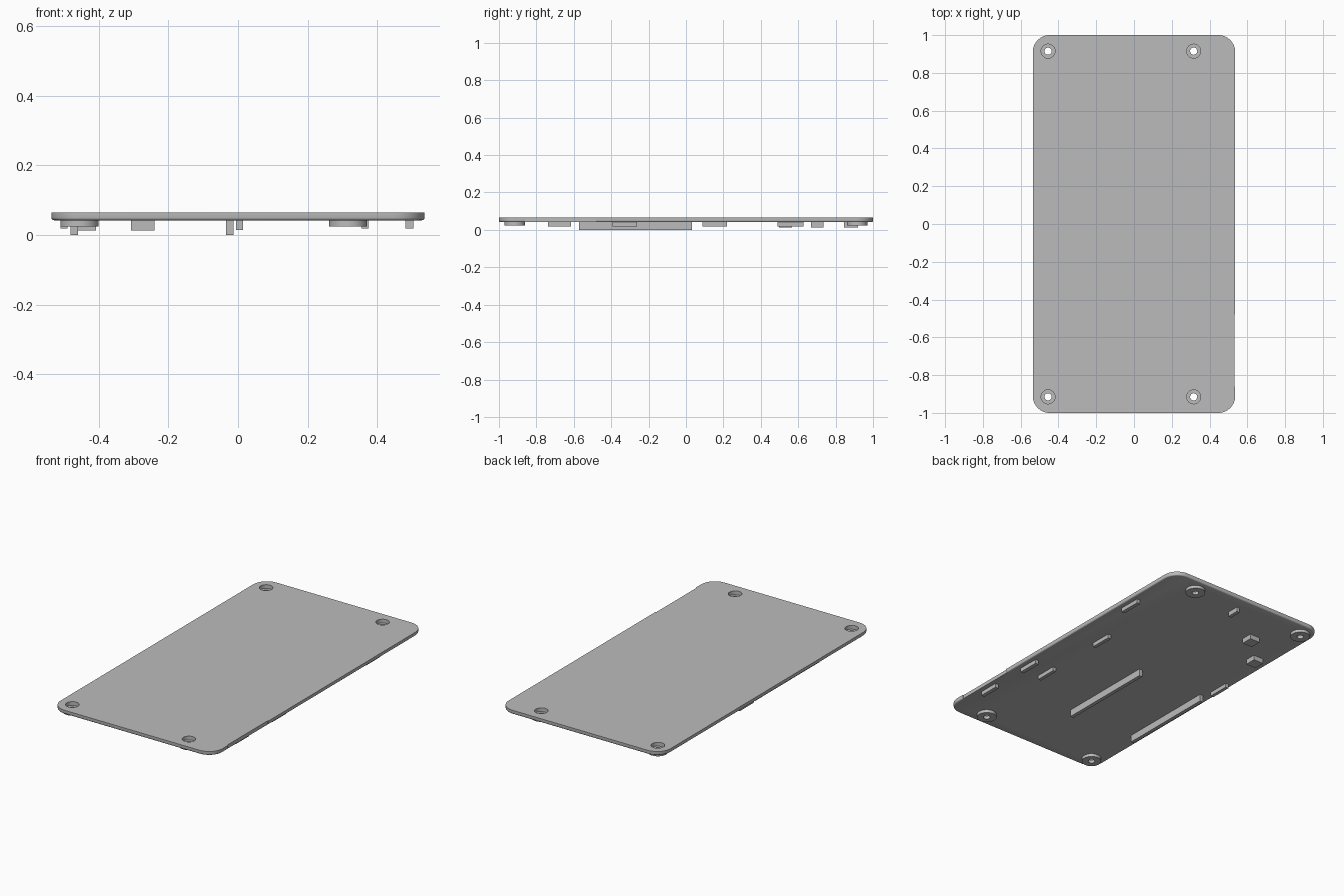
import bpy, bmesh, math

cube = bpy.data.objects.get("Cube")
if cube:
    bpy.data.objects.remove(cube, do_unlink=True)

# One grey plastic for everything
grey = bpy.data.materials.new("grey_plastic")
grey.use_nodes = True
color = (0.5, 0.5, 0.5, 1)
grey.diffuse_color = color
grey.node_tree.nodes["Principled BSDF"].inputs["Base Color"].default_value = color

HALF_X, HALF_Y, CORNER = 0.536, 1.0, 0.09
PLATE_BOTTOM, PLATE_TOP = 0.042, 0.065
SCREW_SPOTS = [(x, y) for x in (-0.455, 0.316) for y in (-0.915, 0.915)]


def finish(name, bm):
    bmesh.ops.recalc_face_normals(bm, faces=bm.faces)
    mesh = bpy.data.meshes.new(name)
    bm.to_mesh(mesh)
    bm.free()
    mesh.materials.append(grey)
    obj = bpy.data.objects.new(name, mesh)
    bpy.context.collection.objects.link(obj)
    return obj


def smooth(obj):
    bpy.ops.object.select_all(action="DESELECT")
    obj.select_set(True)
    bpy.context.view_layer.objects.active = obj
    bpy.ops.object.shade_smooth_by_angle(angle=math.radians(35))


def box(name, x0, x1, y0, y1, z0, z1):
    bm = bmesh.new()
    bmesh.ops.create_cube(bm, size=1)
    for v in bm.verts:
        v.co = (x1 if v.co.x > 0 else x0, y1 if v.co.y > 0 else y0, z1 if v.co.z > 0 else z0)
    return finish(name, bm)


def tube(name, x, y, outer, inner, z0, z1, steps=40):
    # Closed ring section swept about the vertical axis
    bm = bmesh.new()
    section = [(inner, z0), (outer, z0), (outer, z1), (inner, z1)]
    rings = []
    for i in range(steps):
        a = math.tau * i / steps
        rings.append([bm.verts.new((x + r * math.cos(a), y + r * math.sin(a), z)) for r, z in section])
    for i, ring in enumerate(rings):
        following = rings[(i + 1) % steps]
        for j in range(4):
            k = (j + 1) % 4
            bm.faces.new((ring[j], ring[k], following[k], following[j]))
    return finish(name, bm)


def cut(target, cutter):
    cutter.hide_render = True
    mod = target.modifiers.new("cut", "BOOLEAN")
    mod.operation, mod.solver, mod.object = "DIFFERENCE", "EXACT", cutter
    bpy.context.view_layer.objects.active = target
    bpy.ops.object.modifier_apply(modifier=mod.name)
    bpy.data.objects.remove(cutter, do_unlink=True)


# Cover plate: rounded rectangle with a softened lower rim
bm = bmesh.new()
outline = []
for quarter, (sx, sy) in enumerate([(1, 1), (-1, 1), (-1, -1), (1, -1)]):
    for i in range(13):
        a = math.pi / 2 * (quarter + i / 12)
        outline.append(bm.verts.new((sx * (HALF_X - CORNER) + CORNER * math.cos(a),
                                     sy * (HALF_Y - CORNER) + CORNER * math.sin(a), PLATE_BOTTOM)))
base = bm.faces.new(outline)
walls = bmesh.ops.extrude_face_region(bm, geom=[base])
for v in walls["geom"]:
    if isinstance(v, bmesh.types.BMVert):
        v.co.z = PLATE_TOP
rim = [e for e in bm.edges if all(v.co.z < PLATE_BOTTOM + 0.001 for v in e.verts)]
bmesh.ops.bevel(bm, geom=rim, offset=0.008, segments=3, profile=0.5, affect="EDGES")
plate = finish("cover_plate", bm)

# Screw recesses through the plate and the finger notch in the left edge
for x, y in SCREW_SPOTS:
    bm = bmesh.new()
    bmesh.ops.create_cone(bm, cap_ends=True, segments=40, radius1=0.037, radius2=0.037, depth=0.3)
    bmesh.ops.translate(bm, verts=bm.verts, vec=(x, y, 0))
    cut(plate, finish("recess_cutter", bm))
cut(plate, box("notch_cutter", HALF_X - 0.005, 0.6, -0.86, -0.48, 0, 0.2))
smooth(plate)

# Screw bosses under each recess
for x, y in SCREW_SPOTS:
    smooth(tube("screw_boss", x, y, 0.055, 0.019, 0.024, PLATE_BOTTOM + 0.0005))

# Ribs and pads on the underside: name, x range, y range, lowest z
EDGE, INNER = (0.481, 0.504), (0.354, 0.375)
REAR, MIDDLE, FRONT = (0.49, 0.628), (0.087, 0.22), (-0.393, -0.262)
LONG = (-0.573, 0.032)
parts = [
    ("edge_rib", EDGE, REAR, 0.018),
    ("edge_rib", EDGE, FRONT, 0.018),
    ("edge_rib", EDGE, (-0.738, -0.615), 0.018),
    ("inner_rib", INNER, MIDDLE, 0.018),
    ("inner_rib", INNER, FRONT, 0.018),
    ("right_edge_rib", (-0.51, -0.49), MIDDLE, 0.018),
    ("center_long_rib", (-0.035, -0.013), LONG, 0),
    ("right_long_rib", (-0.481, -0.459), LONG, 0),
    ("rear_rib", (-0.006, 0.015), (0.845, 0.92), 0.014),
    ("square_pad", (-0.307, -0.24), (0.667, 0.735), 0.013),
    ("square_pad", (-0.475, -0.408), (0.498, 0.566), 0.013),
]
for name, xs, ys, low in parts:
    box(name, *xs, *ys, low, PLATE_BOTTOM + 0.001)
